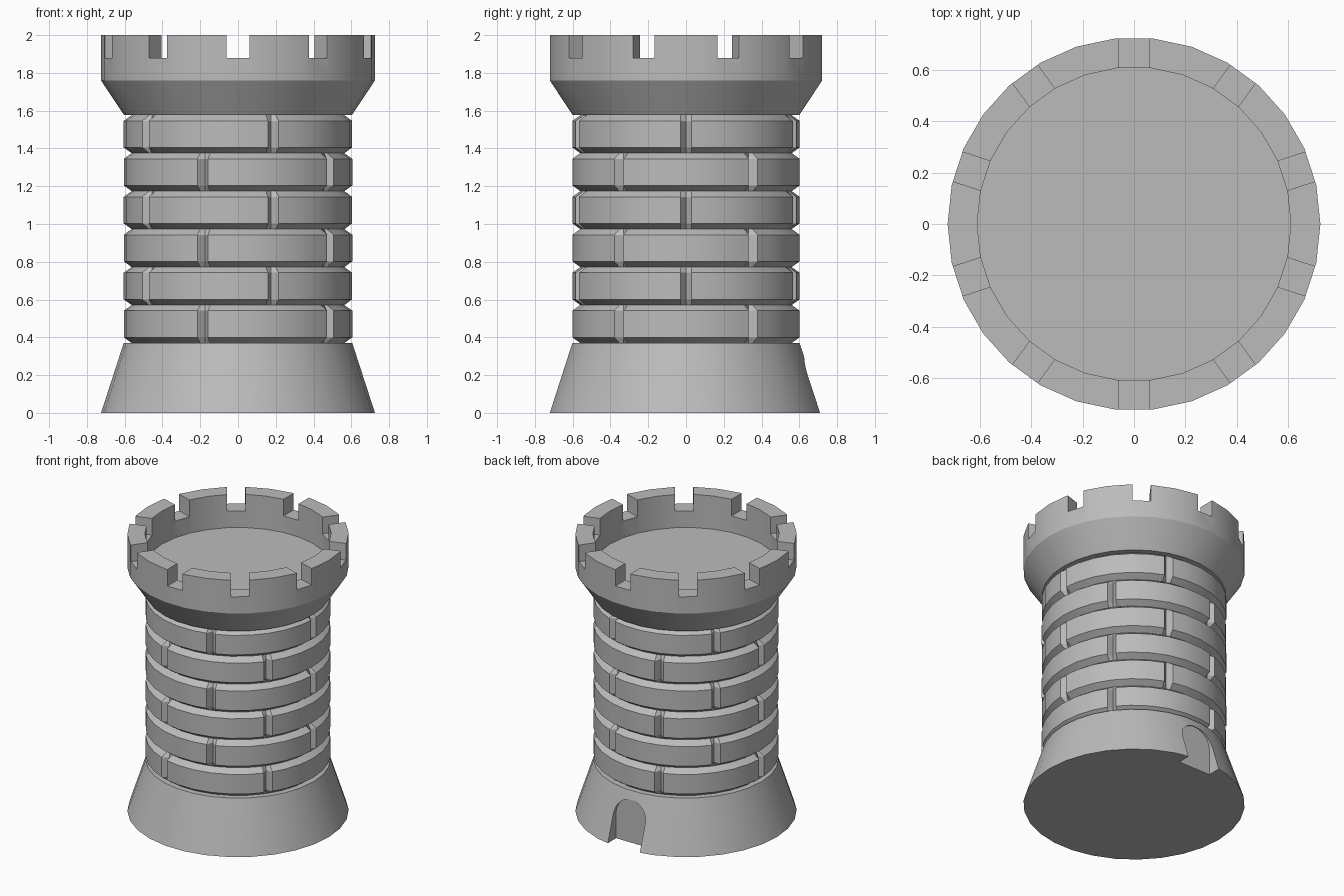
import bpy
import bmesh
from math import sin, cos, pi, radians
from mathutils import Matrix

SIDES = 30
R_BODY, R_WIDE, R_GROOVE = 0.605, 0.725, 0.563
Z_WALL, Z_CROWN, ROWS = 0.37, 1.576, 6
BEVEL = 0.03

if "Cube" in bpy.data.objects:
    bpy.data.objects.remove(bpy.data.objects["Cube"])

stone = bpy.data.materials.new("grey_stone")
stone.use_nodes = True
GREY = (0.5, 0.5, 0.5, 1.0)
stone.diffuse_color = GREY
stone.node_tree.nodes["Principled BSDF"].inputs["Base Color"].default_value = GREY


def make_object(name, bm):
    bmesh.ops.remove_doubles(bm, verts=bm.verts, dist=0.0005)
    bmesh.ops.recalc_face_normals(bm, faces=bm.faces)
    mesh = bpy.data.meshes.new(name)
    bm.to_mesh(mesh)
    bm.free()
    mesh.materials.append(stone)
    obj = bpy.data.objects.new(name, mesh)
    bpy.context.collection.objects.link(obj)
    return obj


def activate(obj):
    bpy.ops.object.select_all(action="DESELECT")
    obj.select_set(True)
    bpy.context.view_layer.objects.active = obj


def lathe(name, profile):
    """Turn (radius, z) points into a solid, capping both ends."""
    bm = bmesh.new()
    angles = [2 * pi * i / SIDES for i in range(SIDES)]
    rings = [[bm.verts.new((r * cos(a), r * sin(a), z)) for a in angles] for r, z in profile]
    for low, high in zip(rings, rings[1:]):
        for i in range(SIDES):
            j = (i + 1) % SIDES
            bm.faces.new((low[i], low[j], high[j], high[i]))
    bm.faces.new(rings[0])
    bm.faces.new(rings[-1])
    return make_object(name, bm)


def cut(obj, cutter):
    mod = obj.modifiers.new("cut", "BOOLEAN")
    mod.operation = "DIFFERENCE"
    mod.solver = "EXACT"
    mod.object = cutter
    activate(obj)
    bpy.ops.object.modifier_apply(modifier=mod.name)
    bpy.data.objects.remove(cutter)


def smooth(obj):
    activate(obj)
    bpy.ops.object.shade_smooth_by_angle(angle=radians(28))


# Flared base with an arched doorway recess at the back
base = lathe("base", [(R_WIDE, 0), (R_BODY, Z_WALL)])
half, spring, back = 0.128, 0.185, 0.615
arch = [(half, -0.1)]
arch += [(half * cos(pi * i / 16), spring + half * sin(pi * i / 16)) for i in range(17)]
arch += [(-half, -0.1)]
bm = bmesh.new()
face = bm.faces.new([bm.verts.new((x, back, z)) for x, z in arch])
out = bmesh.ops.extrude_face_region(bm, geom=[face])
moved = [v for v in out["geom"] if isinstance(v, bmesh.types.BMVert)]
bmesh.ops.translate(bm, verts=moved, vec=(0, 0.3, 0))
cut(base, make_object("doorway_cutter", bm))

# Brick wall: staggered rows of five curved bricks with bevelled joints
bm = bmesh.new()
pitch = (Z_CROWN - Z_WALL) / ROWS
joint = 2.8
for row in range(ROWS):
    z0 = Z_WALL + row * pitch
    heights = [z0, z0 + BEVEL, z0 + pitch - BEVEL, z0 + pitch]
    first = 0 if row % 2 else 36
    for brick in range(5):
        start = first + 72 * brick
        columns = [0, joint] + list(range(12, 72, 12)) + [72 - joint, 72]
        grid = []
        for k, z in enumerate(heights):
            line = []
            for c, step in enumerate(columns):
                proud = k in (1, 2) and 0 < c < len(columns) - 1
                r = R_BODY if proud else R_GROOVE
                a = radians(start + step)
                line.append(bm.verts.new((r * cos(a), r * sin(a), z)))
            grid.append(line)
        for low, high in zip(grid, grid[1:]):
            for c in range(len(columns) - 1):
                bm.faces.new((low[c], low[c + 1], high[c + 1], high[c]))
wall = make_object("brick_wall", bm)

# Flared crown with a sunken floor and ten square notches
crown = lathe("battlement", [(R_BODY - 0.002, Z_CROWN), (R_WIDE, 1.76), (R_WIDE, 2.0),
                             (0.61, 2.0), (0.61, 1.76)])
for i in range(5):
    bm = bmesh.new()
    bmesh.ops.create_cube(bm, size=1)
    bmesh.ops.scale(bm, vec=(2, 0.12, 0.3), verts=bm.verts)
    bmesh.ops.translate(bm, vec=(0, 0, 2.03), verts=bm.verts)
    bmesh.ops.rotate(bm, verts=bm.verts, matrix=Matrix.Rotation(radians(18 + 36 * i), 3, "Z"))
    cut(crown, make_object("notch_cutter", bm))

for part in (base, wall, crown):
    smooth(part)
